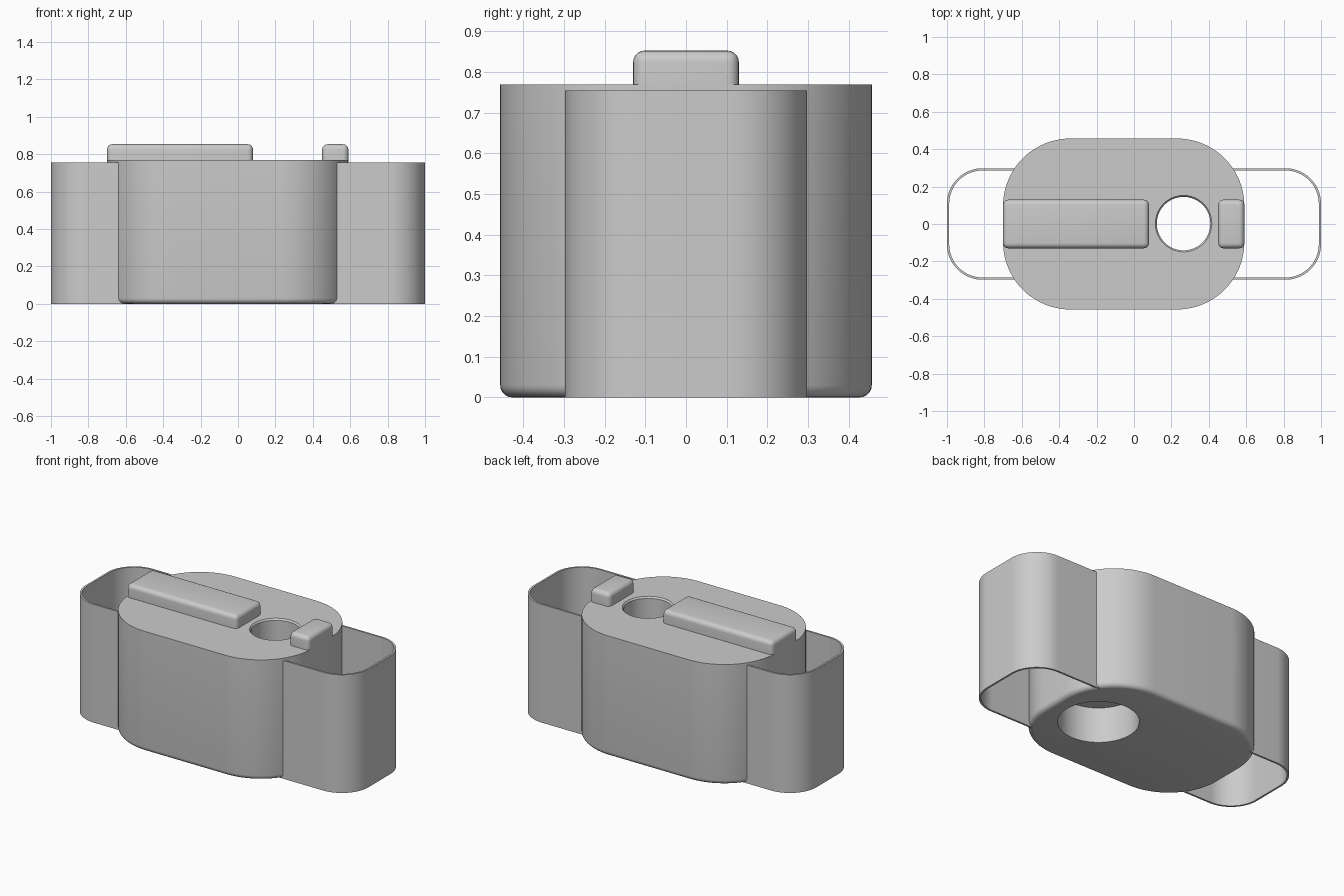
import bpy, bmesh, math

default = bpy.data.objects.get("Cube")
if default:
    bpy.data.objects.remove(default, do_unlink=True)

grey = bpy.data.materials.new("plain_grey")
grey.use_nodes = True
colour = (0.6, 0.6, 0.6, 1)
grey.diffuse_color = colour
grey.node_tree.nodes["Principled BSDF"].inputs["Base Color"].default_value = colour


def rounded_rect(x0, x1, y, r, steps=20):
    """Counter-clockwise outline, starting at the +x +y corner."""
    pts = []
    corners = [(x1 - r, y - r), (x0 + r, y - r), (x0 + r, r - y), (x1 - r, r - y)]
    for k, (cx, cy) in enumerate(corners):
        for i in range(steps + 1):
            a = math.pi / 2 * (k + i / steps)
            pts.append((cx + r * math.cos(a), cy + r * math.sin(a)))
    return pts


def prism(name, outline, z0, z1):
    bm = bmesh.new()
    face = bm.faces.new([bm.verts.new((x, y, z0)) for x, y in outline])
    top = bmesh.ops.extrude_face_region(bm, geom=[face])["geom"]
    verts = [g for g in top if isinstance(g, bmesh.types.BMVert)]
    bmesh.ops.translate(bm, verts=verts, vec=(0, 0, z1 - z0))
    bmesh.ops.recalc_face_normals(bm, faces=bm.faces[:])
    return finish(name, bm)


def finish(name, bm):
    mesh = bpy.data.meshes.new(name)
    bm.to_mesh(mesh)
    bm.free()
    mesh.materials.append(grey)
    obj = bpy.data.objects.new(name, mesh)
    bpy.context.collection.objects.link(obj)
    return obj


def round_edges(obj, rule, width, segments=5):
    """Bevel the edges whose two end points satisfy the rule."""
    bm = bmesh.new()
    bm.from_mesh(obj.data)
    edges = [e for e in bm.edges if rule(*(v.co for v in e.verts))]
    bmesh.ops.bevel(bm, geom=edges, offset=width, segments=segments,
                    profile=0.5, affect='EDGES')
    bm.to_mesh(obj.data)
    bm.free()


def smooth(obj):
    bpy.ops.object.select_all(action='DESELECT')
    obj.select_set(True)
    bpy.context.view_layer.objects.active = obj
    bpy.ops.object.shade_smooth_by_angle(angle=math.radians(30))


TOP = 0.77
HOLE_X = 0.265

# Solid body with a rounded bottom rim
body = prism("body", rounded_rect(-0.70, 0.59, 0.457, 0.36), 0, TOP)
round_edges(body, lambda a, b: max(a.z, b.z) < 0.001, 0.03)

# Stepped bore: wide recess below, narrow hole with an eased rim above
bm = bmesh.new()
profile = [(0, -0.1), (0.232, -0.1), (0.232, 0.225), (0.143, 0.225),
           (0.143, TOP - 0.01), (0.151, TOP), (0.151, 0.9), (0, 0.9)]
verts = [bm.verts.new((r, 0, z)) for r, z in profile]
edges = [bm.edges.new(pair) for pair in zip(verts, verts[1:])]
bmesh.ops.spin(bm, geom=verts + edges, cent=(0, 0, 0), axis=(0, 0, 1),
               angle=2 * math.pi, steps=64)
bmesh.ops.remove_doubles(bm, verts=bm.verts[:], dist=0.0005)
bmesh.ops.recalc_face_normals(bm, faces=bm.faces[:])
bore = finish("bore_cutter", bm)
bore.location = (HOLE_X, 0.002, 0)
bore.hide_render = True
bore.hide_viewport = True

cut = body.modifiers.new("bore", 'BOOLEAN')
cut.operation = 'DIFFERENCE'
cut.solver = 'EXACT'
cut.object = bore
bpy.context.view_layer.update()
bpy.context.view_layer.objects.active = body
bpy.ops.object.modifier_apply(modifier=cut.name)
bpy.data.objects.remove(bore, do_unlink=True)
smooth(body)

# Raised bars on the top, either side of the hole
for name, x0, x1 in [("long_bar", -0.70, 0.08), ("short_bar", 0.45, 0.59)]:
    bar = prism(name, [(x0, -0.13), (x1, -0.13), (x1, 0.13), (x0, 0.13)],
                TOP - 0.005, 0.853)
    round_edges(bar, lambda a, b: max(a.z, b.z) > 0.8, 0.028)
    smooth(bar)

# Thin open loops at both ends, with their tips buried in the body
for name, side, tip in [("left_loop", 1, 0.48), ("right_loop", -1, 0.59)]:
    outer = rounded_rect(-1, 1, 0.298, 0.19)
    inner = rounded_rect(-0.988, 0.988, 0.286, 0.178)
    half = len(outer) // 4

    def open_end(pts):
        arc = pts[3 * half:] + pts[:half]
        arc = [(tip, arc[0][1])] + arc + [(tip, arc[-1][1])]
        return [(side * x, y) for x, y in arc]

    loop = prism(name, open_end(outer) + open_end(inner)[::-1], 0, 0.755)
    smooth(loop)
